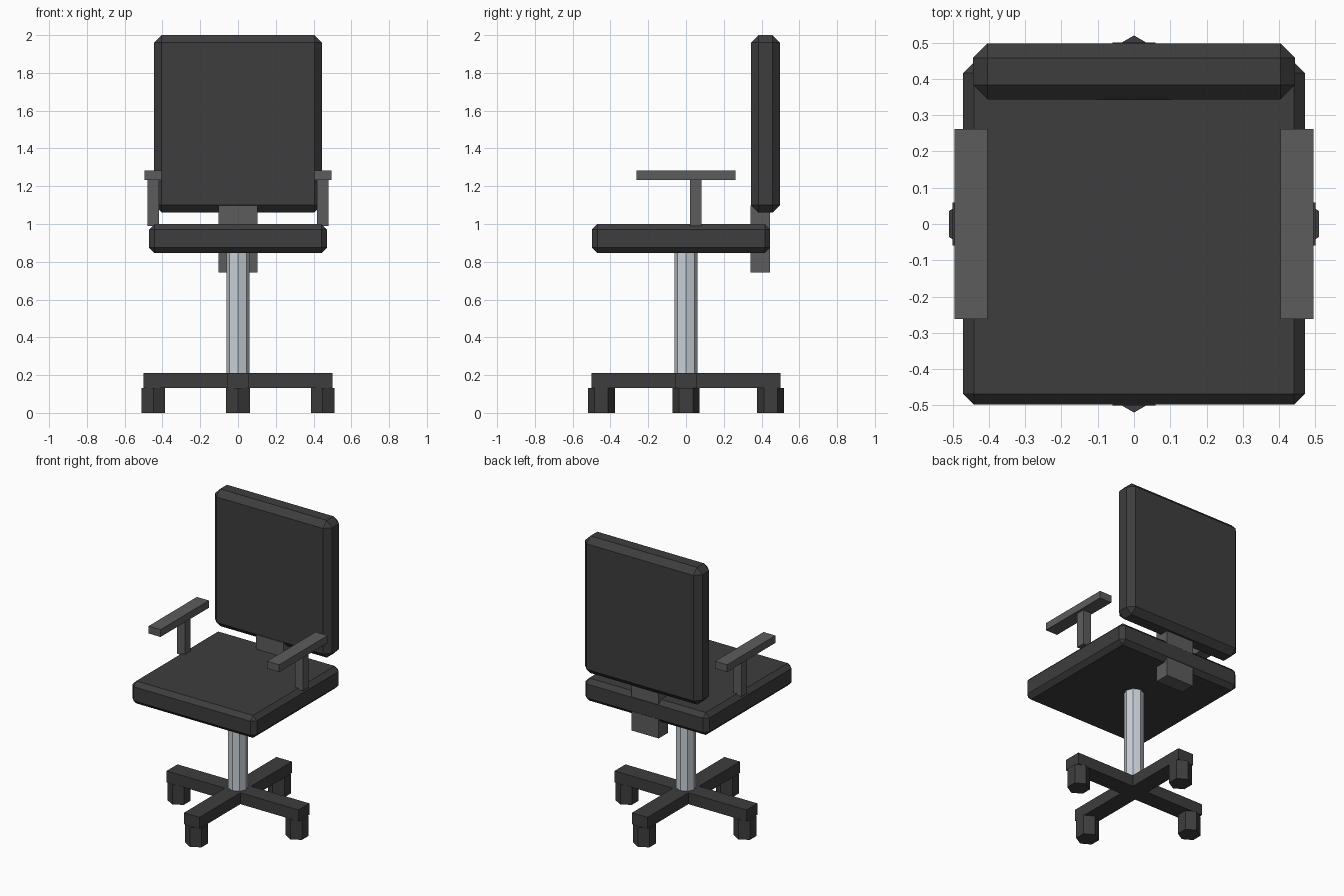
import bpy, bmesh, math
from mathutils import Vector

if "Cube" in bpy.data.objects:
    bpy.data.objects.remove(bpy.data.objects["Cube"])


def material(name, rgb):
    m = bpy.data.materials.new(name)
    m.diffuse_color = (*rgb, 1)
    m.use_nodes = True
    m.node_tree.nodes["Principled BSDF"].inputs["Base Color"].default_value = m.diffuse_color
    return m


CUSHION = material("charcoal", (0.047, 0.047, 0.047))
PLASTIC = material("mid grey", (0.108, 0.108, 0.108))
STEEL = material("steel", (0.58, 0.63, 0.68))


def finish(bm, name, mat):
    bmesh.ops.recalc_face_normals(bm, faces=bm.faces)
    mesh = bpy.data.meshes.new(name)
    bm.to_mesh(mesh)
    bm.free()
    mesh.materials.append(mat)
    obj = bpy.data.objects.new(name, mesh)
    bpy.context.collection.objects.link(obj)
    return obj


def box(name, lo, hi, mat, bevel=0):
    lo, hi = Vector(lo), Vector(hi)
    bm = bmesh.new()
    bmesh.ops.create_cube(bm, size=1)
    for v in bm.verts:
        v.co = Vector(c * s for c, s in zip(v.co, hi - lo)) + (lo + hi) / 2
    obj = finish(bm, name, mat)
    if bevel:
        mod = obj.modifiers.new("chamfer", 'BEVEL')
        mod.width = bevel
        mod.segments = 1
    return obj


def prism(name, sides, radius, x, y, z0, z1, mat):
    # upright prism with one corner pointing along y
    bm = bmesh.new()
    ring = [bm.verts.new((x + radius * math.sin(i * math.tau / sides),
                          y + radius * math.cos(i * math.tau / sides), z0))
            for i in range(sides)]
    face = bm.faces.new(ring)
    ext = bmesh.ops.extrude_face_region(bm, geom=[face], use_keep_orig=True)
    for v in ext["geom"]:
        if isinstance(v, bmesh.types.BMVert):
            v.co.z = z1
    return finish(bm, name, mat)


# Cushions
box("seat", (-0.471, -0.498, 0.846), (0.471, 0.446, 1.0), CUSHION, 0.029)
box("backrest", (-0.444, 0.344, 1.06), (0.444, 0.498, 2.0), CUSHION, 0.04)

# Bracket joining the backrest to the seat
box("back_bracket", (-0.104, 0.342, 0.742), (0.104, 0.444, 1.098), PLASTIC)

# Armrests
for side, s in (("left", -1), ("right", 1)):
    xs = sorted((s * 0.417, s * 0.478))
    box(side + "_arm_post", (xs[0], 0.021, 0.99), (xs[1], 0.081, 1.235), PLASTIC)
    xs = sorted((s * 0.404, s * 0.495))
    box(side + "_arm_pad", (xs[0], -0.262, 1.232), (xs[1], 0.262, 1.282), PLASTIC)

# Central column
prism("column", 8, 0.062, 0, 0, 0.2, 0.86, STEEL)

# Cross base, one clean plus-shaped outline extruded upwards
w, r = 0.059, 0.5
bm = bmesh.new()
outline = []
for k in range(4):
    c, s = round(math.cos(k * math.pi / 2)), round(math.sin(k * math.pi / 2))
    for px, py in ((w, -w), (r, -w), (r, w)):
        outline.append(bm.verts.new((c * px - s * py, s * px + c * py, 0.133)))
base_face = bm.faces.new(outline)
ext = bmesh.ops.extrude_face_region(bm, geom=[base_face], use_keep_orig=True)
for v in ext["geom"]:
    if isinstance(v, bmesh.types.BMVert):
        v.co.z = 0.211
finish(bm, "cross_base", CUSHION)

# Hexagonal feet
for i, (x, y) in enumerate(((1, 0), (0, 1), (-1, 0), (0, -1))):
    prism(f"foot_{i + 1}", 6, 0.072, x * 0.448, y * 0.448, 0, 0.133, CUSHION)
